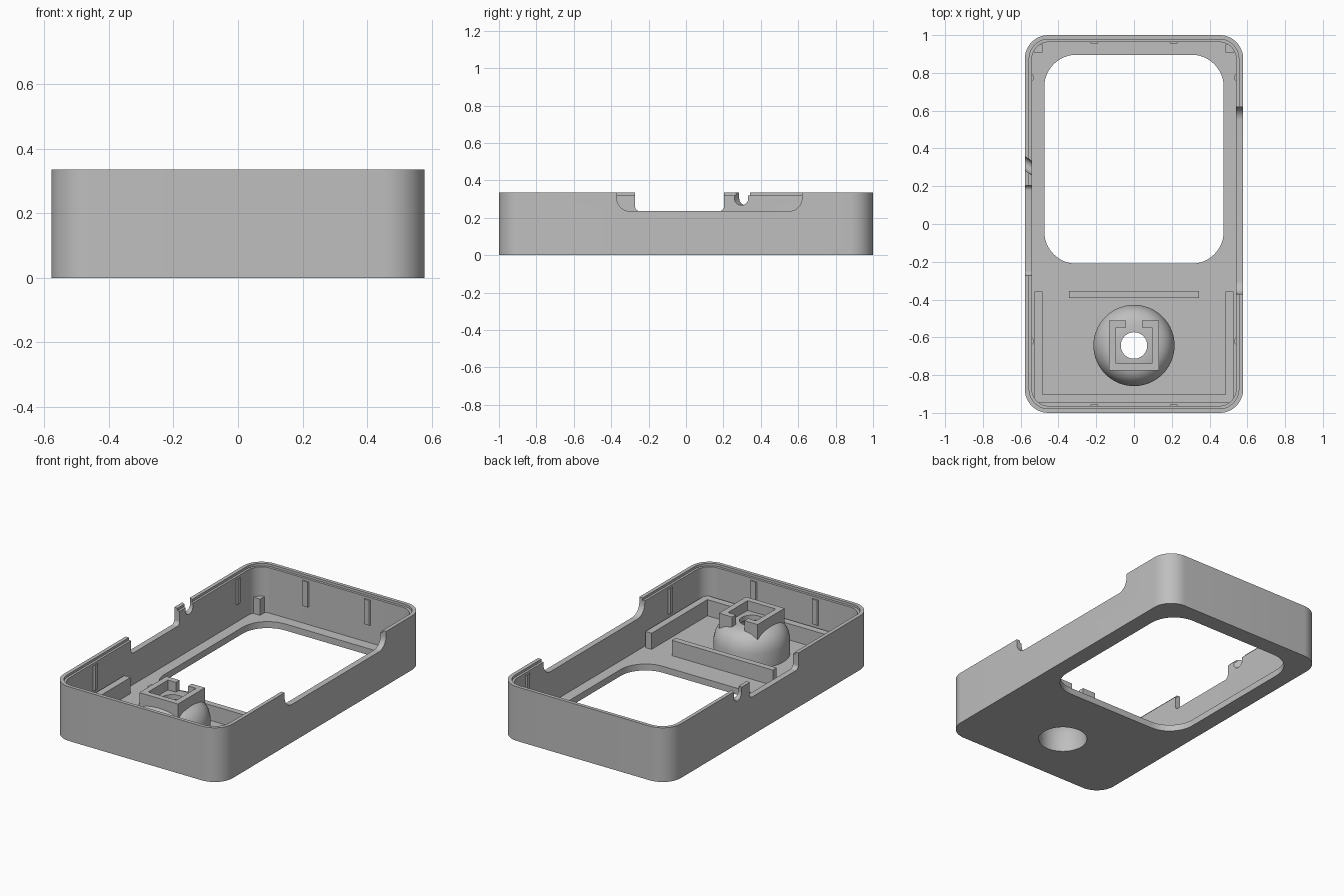
import bpy, bmesh, math
from mathutils import Vector

cube = bpy.data.objects.get("Cube")
if cube:
    bpy.data.objects.remove(cube, do_unlink=True)

grey = bpy.data.materials.new("plain_grey")
grey.use_nodes = True
grey.diffuse_color = (0.52, 0.52, 0.52, 1)
grey.node_tree.nodes["Principled BSDF"].inputs["Base Color"].default_value = (0.52, 0.52, 0.52, 1)


def finish(name, bm):
    bmesh.ops.recalc_face_normals(bm, faces=bm.faces)
    mesh = bpy.data.meshes.new(name)
    bm.to_mesh(mesh)
    bm.free()
    mesh.materials.append(grey)
    obj = bpy.data.objects.new(name, mesh)
    bpy.context.collection.objects.link(obj)
    return obj


def rounded(x0, x1, y0, y1, r, steps=12):
    """Outline of a rounded rectangle."""
    pts = []
    for i, (cx, cy) in enumerate([(x1 - r, y1 - r), (x0 + r, y1 - r),
                                  (x0 + r, y0 + r), (x1 - r, y0 + r)]):
        for k in range(steps + 1):
            a = math.pi / 2 * (i + k / steps)
            pts.append((cx + r * math.cos(a), cy + r * math.sin(a)))
    return pts


def prism(name, outline, lo, hi, along_x=False, shear=0):
    """Extrude an outline upward, or a (y, z) outline along x with a slant."""
    bm = bmesh.new()
    if along_x:
        verts = [bm.verts.new((lo, u, v)) for u, v in outline]
        push = Vector((hi - lo, shear * (hi - lo), 0))
    else:
        verts = [bm.verts.new((u, v, lo)) for u, v in outline]
        push = Vector((0, 0, hi - lo))
    face = bm.faces.new(verts)
    res = bmesh.ops.extrude_face_region(bm, geom=[face])
    top = [g for g in res["geom"] if isinstance(g, bmesh.types.BMVert)]
    bmesh.ops.translate(bm, verts=top, vec=push)
    return finish(name, bm)


def box(name, x0, x1, y0, y1, z0, z1):
    return prism(name, [(x0, y0), (x1, y0), (x1, y1), (x0, y1)], z0, z1)


def cut(target, cutter):
    mod = target.modifiers.new("cut", "BOOLEAN")
    mod.operation = "DIFFERENCE"
    mod.solver = "EXACT"
    mod.object = cutter
    bpy.context.view_layer.objects.active = target
    bpy.ops.object.modifier_apply(modifier=mod.name)
    bpy.data.objects.remove(cutter, do_unlink=True)


def smooth(obj):
    bpy.ops.object.select_all(action="DESELECT")
    obj.select_set(True)
    bpy.context.view_layer.objects.active = obj
    bpy.ops.object.shade_smooth_by_angle(angle=math.radians(30))


FLOOR, TOP, HUB_Y = 0.04, 0.335, -0.643

# Tray shell with a stepped rim
shell = prism("shell", rounded(-0.578, 0.578, -1, 1, 0.125), 0, TOP)
cut(shell, prism("cavity", rounded(-0.541, 0.541, -0.963, 0.963, 0.09), FLOOR, 0.5))
cut(shell, prism("rim_step", rounded(-0.555, 0.555, -0.978, 0.978, 0.103), 0.32, 0.5))

# Window and hub opening in the floor
cut(shell, prism("window", rounded(-0.475, 0.475, -0.21, 0.896, 0.17), -0.1, 0.1))
cut(shell, prism("hub_opening",
                 rounded(-0.14, 0.14, HUB_Y - 0.14, HUB_Y + 0.14, 0.1399, 16), -0.1, 0.1))

# Openings in the two long walls
cut(shell, prism("wide_notch", rounded(-0.37, 0.62, 0.235, 0.6, 0.07), 0.5, 0.7, True))
cut(shell, prism("short_notch", rounded(-0.272, 0.203, 0.235, 0.6, 0.025), -0.7, -0.5, True))
cut(shell, prism("cable_slot", rounded(0.23, 0.304, 0.267, 0.6, 0.036), -0.5, -0.64, True, -0.7))
smooth(shell)

# Hub: hollow domed boss turned around a vertical axis
profile = [(0.14, 0.02), (0.215, 0.02), (0.215, 0.13), (0.206, 0.17), (0.187, 0.205),
           (0.16, 0.228), (0.13, 0.24), (0.07, 0.24), (0.07, 0.21), (0.115, 0.17),
           (0.14, 0.11)]
bm = bmesh.new()
ring = [bm.verts.new((r, 0, z)) for r, z in profile]
edges = [bm.edges.new((ring[i - 1], ring[i])) for i in range(len(ring))]
bmesh.ops.spin(bm, geom=ring + edges, cent=(0, 0, 0), axis=(0, 0, 1),
               angle=math.tau, steps=64, use_merge=True)
bmesh.ops.remove_doubles(bm, verts=bm.verts, dist=0.0001)
hub = finish("hub", bm)
hub.location.y = HUB_Y
smooth(hub)

# Square collar with a slot toward the window
o, p, s = 0.132, 0.096, 0.042
half = [(s, o), (o, o), (o, -o), (-o, -o), (-o, o), (-s, o)]
pocket = [(-s, p), (-p, p), (-p, -p), (p, -p), (p, p), (s, p)]
collar = prism("hub_collar", half + pocket, 0.2, 0.3)
collar.location.y = HUB_Y

# Raised rail around the front compartment, and the bar closing it
a, b = 0.527, 0.485
prism("front_rail", [(-a, -0.357), (-a, -0.945), (a, -0.945), (a, -0.357),
                     (b, -0.357), (b, -0.902), (-b, -0.902), (-b, -0.357)], 0.03, 0.14)
box("cross_bar", -0.345, 0.345, -0.392, -0.355, 0.03, 0.135)

# Corner posts, and snap ribs on the inside of the walls
for side, tag in ((1, "left"), (-1, "right")):
    box(tag + "_corner_post", side * 0.485, side * 0.53, 0.908, 0.95, 0.03, 0.14)
    for y, end in ((0.775, "back"), (-0.62, "front")):
        prism(f"{tag}_{end}_side_rib",
              [(side * 0.545, y - 0.027), (side * 0.533, y - 0.012),
               (side * 0.533, y + 0.012), (side * 0.545, y + 0.027)], 0.15, 0.305)
    for y, end in ((1, "back"), (-1, "front")):
        x = side * 0.21
        prism(f"{tag}_{end}_end_rib",
              [(x - 0.025, y * 0.967), (x - 0.018, y * 0.955),
               (x + 0.018, y * 0.955), (x + 0.025, y * 0.967)], 0.15, 0.305)
